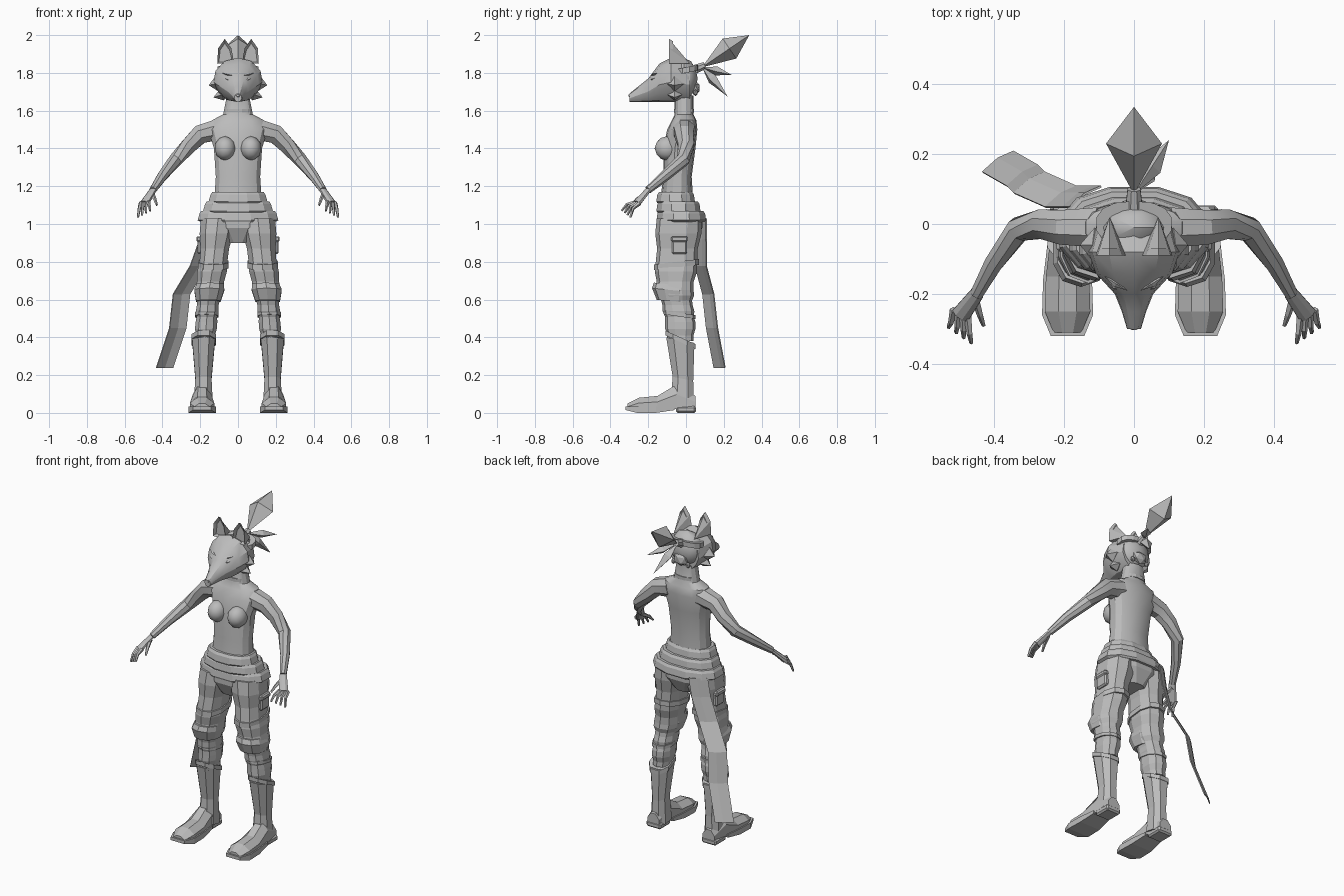
import bpy, bmesh, math
from mathutils import Vector

old = bpy.data.objects.get("Cube")
if old:
    bpy.data.objects.remove(old)

shade = (.5, .5, .5, 1)
grey = bpy.data.materials.new("plain_grey")
grey.use_nodes = True
grey.diffuse_color = shade
grey.node_tree.nodes["Principled BSDF"].inputs["Base Color"].default_value = shade


def finish(name, bm, side=1, smooth=False):
    """Mirror to the wanted side and make an object from the mesh."""
    for vert in bm.verts:
        vert.co.x *= side
    bmesh.ops.recalc_face_normals(bm, faces=bm.faces)
    mesh = bpy.data.meshes.new(name)
    bm.to_mesh(mesh)
    bm.free()
    mesh.materials.append(grey)
    obj = bpy.data.objects.new(name, mesh)
    bpy.context.collection.objects.link(obj)
    if smooth:
        bpy.ops.object.select_all(action="DESELECT")
        obj.select_set(True)
        bpy.context.view_layer.objects.active = obj
        bpy.ops.object.shade_smooth_by_angle(angle=math.radians(28))
    return obj


def skin(name, loops, side=1, smooth=False, closed=True):
    """Bridge loops of equal length; closed skins get caps."""
    bm = bmesh.new()
    rows = [[bm.verts.new(point) for point in loop] for loop in loops]
    count = len(rows[0])
    for low, high in zip(rows, rows[1:]):
        for i in range(count if closed else count - 1):
            j = (i + 1) % count
            bm.faces.new((low[i], low[j], high[j], high[i]))
    if closed:
        bm.faces.new(rows[0])
        bm.faces.new(rows[-1])
    return finish(name, bm, side, smooth)


def circle(sides):
    """Unit circle with a flat side to the front."""
    angles = [math.tau * (i + .5) / sides for i in range(sides)]
    return [(math.cos(a), math.sin(a)) for a in angles]


def squarer(value):
    return math.copysign(abs(value) ** .85, value)


def stack(name, rings, sides=10, side=1, tilt=0, smooth=False):
    """Stacked level rings, each x, y, z, half width, half depth."""
    loops = []
    for x, y, z, width, depth in rings:
        corners = [(width * squarer(c), depth * squarer(s)) for c, s in circle(sides)]
        loops.append([(x + dx, y + dy, z + tilt * dy) for dx, dy in corners])
    skin(name, loops, side, smooth)


def tube(name, path, start, end, sides=8, side=1, flat=1, smooth=False):
    """Tapered tube along a path."""
    points = [Vector(p) for p in path]
    last = len(points) - 1
    loops = []
    for i, centre in enumerate(points):
        along = points[min(i + 1, last)] - points[max(i - 1, 0)]
        across = along.cross(Vector((0, 0, 1))).normalized()
        up = across.cross(along).normalized() * flat
        radius = start + (end - start) * i / last
        loops.append([centre + radius * (across * c + up * s) for c, s in circle(sides)])
    skin(name, loops, side, smooth)


def hull(name, points, side=1, hollow=False):
    """Convex block; a hollow one has its front face sunk in."""
    bm = bmesh.new()
    for point in points:
        bm.verts.new(point)
    bmesh.ops.convex_hull(bm, input=bm.verts)
    bmesh.ops.dissolve_limit(bm, angle_limit=math.radians(5), verts=bm.verts, edges=bm.edges)
    if hollow:
        bmesh.ops.recalc_face_normals(bm, faces=bm.faces)
        front = min(bm.faces, key=lambda face: face.normal.y * face.calc_area())
        bmesh.ops.inset_individual(bm, faces=[front], thickness=.012, depth=-.02)
    finish(name, bm, side)


def diamond(name, start, end, width, belly=.5, side=1):
    """Four-sided spindle, widest part of the way along."""
    start, end = Vector(start), Vector(end)
    along = end - start
    across = along.cross(Vector((0, 0, 1))).normalized() * width
    up = across.cross(along).normalized() * width * .8
    middle = start.lerp(end, belly)
    hull(name, [start, end, middle + across, middle - across, middle + up, middle - up], side)


def blob(name, place, size, side=1, detail=2, smooth=False):
    bm = bmesh.new()
    bmesh.ops.create_icosphere(bm, subdivisions=detail, radius=1)
    bmesh.ops.scale(bm, vec=size, verts=bm.verts)
    bmesh.ops.translate(bm, vec=place, verts=bm.verts)
    finish(name, bm, side, smooth)


def block(name, place, size, side=1):
    bm = bmesh.new()
    bmesh.ops.create_cube(bm, size=1)
    bmesh.ops.scale(bm, vec=size, verts=bm.verts)
    bmesh.ops.translate(bm, vec=place, verts=bm.verts)
    bmesh.ops.bevel(bm, geom=bm.edges[:], offset=min(size) / 4, segments=1, affect="EDGES")
    finish(name, bm, side)


def folded(knots):
    """Add a swollen and a pinched ring between each pair of knots."""
    rings = [knots[0]]
    for low, high in zip(knots, knots[1:]):
        for step, swell in ((.35, 1.05), (.7, .95), (1, 1)):
            ring = [a + (b - a) * step for a, b in zip(low, high)]
            rings.append(ring[:3] + [size * swell for size in ring[3:]])
    return rings


# Torso, neck and hips
stack("torso", [(0, -.05, 1.1, .13, .09), (0, -.045, 1.25, .12, .075), (0, -.035, 1.4, .13, .085),
                (0, -.02, 1.5, .16, .08), (0, -.01, 1.55, .14, .065), (0, -.01, 1.58, .08, .05),
                (0, -.01, 1.68, .06, .05)], sides=14, smooth=True)
stack("collar", [(0, -.01, z, .07, .055) for z in (1.59, 1.61)], sides=12)
stack("hips", [(0, -.03, 1.05, .19, .12), (0, -.03, .98, .17, .12), (0, -.03, .9, .07, .08)], sides=12)

# Layered sash, each layer wider and further back
for i, layer in enumerate(("upper", "middle", "lower")):
    top, width, depth, back = 1.17 - .05 * i, .14 + .03 * i, .1 + .015 * i, .015 * i - .055
    stack(layer + "_sash", [(0, back, top, width, depth - .01), (0, back, top - .015, width + .01, depth),
                            (0, back, top - .05, width + .02, depth + .005), (0, back, top - .06, width, depth)], sides=12)

# Trailing cloth
middle = [Vector(p) for p in ((-.14, .08, 1.03), (-.16, .08, .92), (-.21, .08, .78),
                              (-.3, .12, .63), (-.32, .14, .45), (-.39, .18, .24))]
half = Vector((.045, .03, 0))
bow = Vector((0, .01, 0))
cloth = skin("trailing_cloth", [(p - half, p + bow, p + half) for p in middle], closed=False)
cloth.modifiers.new("thickness", "SOLIDIFY").thickness = .006

# Mask: one outline, shrinking towards the nose
right = [(0, 1), (.55, .85), (.92, .4), (1, -.1), (.8, -.55), (.45, -.9), (0, -1)]
outline = right + [(-x, z) for x, z in right[-2:0:-1]]
jaw = 1.645
sections = []
for y, width, top in ((.02, .1, 1.85), (-.08, .13, 1.88), (-.14, .11, 1.85),
                      (-.2, .055, 1.77), (-.25, .035, 1.73), (-.3, .02, 1.69)):
    sections.append([(x * width, y, jaw + (top - jaw) * (z + 1) / 2) for x, z in outline])
skin("animal_mask", sections, smooth=True)
blob("nose", (0, -.295, 1.68), (.016, .01, .012), detail=1)

# Back of the head and bound hair
blob("hair", (0, -.01, 1.77), (.105, .072, .108), smooth=True)
stack("head_band", [(0, 0, z, .11, .066) for z in (1.8, 1.83)], sides=14, tilt=.2)
blob("hair_bun", (0, .05, 1.72), (.05, .025, .04), detail=1)
tube("hair_tie", [(0, .05, 1.82), (0, .1, 1.84)], .026, .02)
knot = (0, .085, 1.83)
diamond("upper_tuft", knot, (0, .335, 2), .08, belly=.58)
diamond("side_tuft", knot, (.1, .24, 1.79), .03)
diamond("lower_tuft", knot, (.07, .22, 1.675), .035, belly=.4)

# Foot stations from heel to toe: y, half width, height
stations = [(.05, .04, .09), (-.05, .05, .15), (-.15, .062, .09), (-.25, .065, .08), (-.31, .04, .05)]
foot_x = .19

for side, word in ((1, "left_"), (-1, "right_")):
    # Ear, cheek fur, brow, eye and hair bead
    hull(word + "ear", [(.02, -.09, 1.85), (.11, -.09, 1.85), (.035, -.09, 1.93), (.105, -.09, 1.93),
                        (.07, -.09, 1.98), (.07, .02, 1.85)], side, hollow=True)
    diamond(word + "upper_cheek", (.07, -.06, 1.75), (.155, -.06, 1.735), .05, side=side)
    diamond(word + "lower_cheek", (.04, -.06, 1.7), (.13, -.06, 1.67), .04, side=side)
    diamond(word + "brow", (.02, -.19, 1.785), (.085, -.15, 1.8), .01, side=side)
    diamond(word + "eye", (.03, -.19, 1.757), (.075, -.16, 1.775), .012, side=side)
    blob(word + "bead", (.05, .05, 1.695), (.014, .014, .018), side, detail=1)

    # Chest, arm and palm
    blob(word + "chest", (.068, -.1, 1.4), (.056, .066, .065), side, smooth=True)
    wrist = (.45, -.2, 1.18)
    tube(word + "arm", [(.1, -.01, 1.5), (.2, -.01, 1.475), (.26, 0, 1.415), (.33, -.015, 1.34),
                        (.4, -.11, 1.255), wrist], .062, .02, side=side, smooth=True)
    tube(word + "palm", [wrist, (.495, -.26, 1.11)], .022, .029, side=side, flat=.6)

    # Fingers fanned between index and little
    for i, finger in enumerate(("index", "middle", "ring", "little")):
        root = Vector((.475, -.265, 1.115)).lerp(Vector((.515, -.245, 1.11)), i / 3)
        tip = Vector((.465, -.34, 1.07)).lerp(Vector((.53, -.295, 1.035)), i / 3)
        knuckle = (root + tip) / 2 + bow.zxy - bow
        tube(word + finger + "_finger", [root, knuckle, tip], .012, .006, sides=5, side=side)
    tube(word + "thumb", [(.455, -.21, 1.16), (.44, -.26, 1.13), (.43, -.29, 1.1)], .013, .006, sides=5, side=side)

    # Trouser leg with folds, knee pad, straps and pouch
    stack(word + "trouser_leg", folded([(.105, -.035, 1.03, .095, .12), (.13, -.05, .8, .077, .11),
                                        (.152, -.06, .65, .08, .1), (.16, -.045, .57, .06, .08),
                                        (.167, -.03, .48, .06, .08), (.175, -.03, .38, .053, .07)]), side=side)
    stack(word + "knee_pad", [(.147, -.075, .68, .075, .095), (.152, -.075, .65, .083, .105),
                              (.157, -.07, .59, .068, .085)], side=side, tilt=-.1)
    stack(word + "thigh_strap", [(.13, -.05, z, .084, .12) for z in (.77, .8)], side=side, tilt=.12)
    stack(word + "shin_strap", [(.166, -.035, z, .065, .085) for z in (.51, .53)], side=side, tilt=-.15)
    block(word + "pouch", (.197, -.035, .885), (.035, .08, .09), side)
    block(word + "pouch_flap", (.2, -.035, .92), (.042, .088, .03), side)

    # Boot shaft with slanted cuff
    stack(word + "boot_cuff", [(.182, -.03, z, .07, .085) for z in (.375, .4)], sides=8, side=side, tilt=-.45)
    stack(word + "boot_shaft", [(.182, -.03, .385, .065, .08), (.183, -.016, .18, .046, .058),
                                (.184, -.02, .03, .055, .068)], sides=8, side=side, tilt=-.2)

    # Foot, sole with a lifted toe, and heel
    foot, sole = [], []
    for y, width, top in stations:
        low, rim = .02, top * .65
        corners = [(-1, low), (-1, rim), (-.4, top), (.4, top), (1, rim), (1, low)]
        foot.append([(foot_x + x * width, y, z) for x, z in corners])
        lift = .015 if y in (stations[1][0], stations[-1][0]) else 0
        edge = width + .008
        sole.append([(foot_x + x * edge, y - .01, z) for x, z in ((-1, lift), (1, lift), (1, .035), (-1, .035))])
    skin(word + "foot", foot, side)
    skin(word + "sole", sole[1:], side)
    block(word + "heel", (foot_x, 0, .018), (.1, .105, .036), side)
